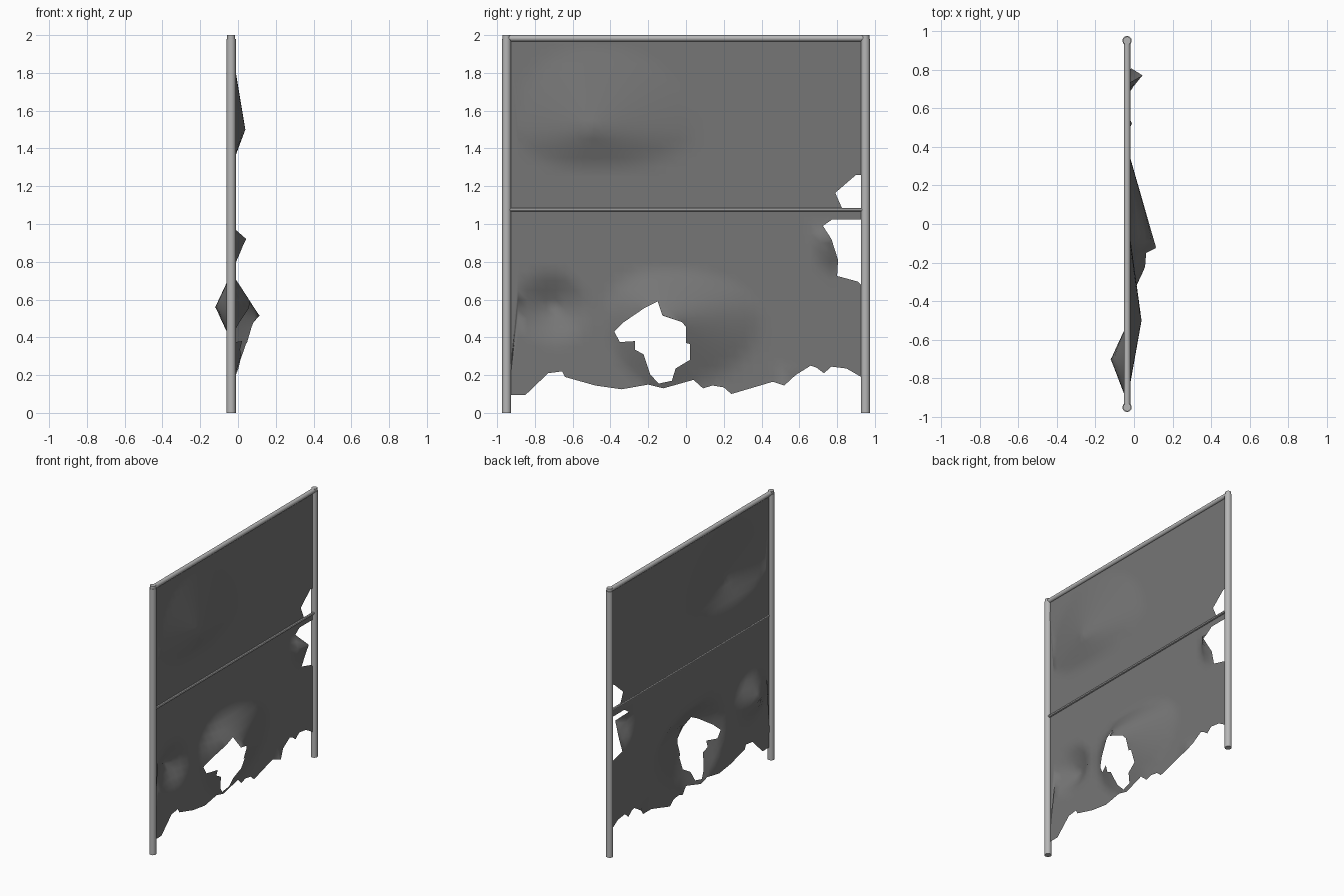
import bpy, math
from mathutils import Vector
from mathutils.geometry import delaunay_2d_cdt

if "Cube" in bpy.data.objects:
    bpy.data.objects.remove(bpy.data.objects["Cube"])


def material(name, rgb):
    m = bpy.data.materials.new(name)
    m.diffuse_color = (*rgb, 1)
    m.use_nodes = True
    m.node_tree.nodes["Principled BSDF"].inputs["Base Color"].default_value = m.diffuse_color
    return m


METAL = material("light grey metal", (0.47, 0.47, 0.47))
CLOTH = material("dark grey sheet", (0.18, 0.18, 0.18))


def smooth(obj, angle):
    bpy.ops.object.select_all(action='DESELECT')
    obj.select_set(True)
    bpy.context.view_layer.objects.active = obj
    bpy.ops.object.shade_smooth_by_angle(angle=math.radians(angle))


def rod(name, a, b, r, sides=12):
    a, b = Vector(a), Vector(b)
    d = b - a
    bpy.ops.mesh.primitive_cylinder_add(
        vertices=sides, radius=r, depth=d.length, location=(a + b) / 2,
        rotation=d.to_track_quat('Z', 'Y').to_euler())
    o = bpy.context.object
    o.name = name
    o.data.materials.append(METAL)
    smooth(o, 40)
    return o


# frame: two posts with caps, a top bar and a thin middle rail
PX = -0.036
for side, y in (("left", -0.95), ("right", 0.95)):
    rod(side + "_post", (PX, y, 0), (PX, y, 1.98), 0.0245)
    rod(side + "_post_cap", (PX, y, 1.98), (PX, y, 2.0), 0.021)
rod("top_bar", (PX, -0.95, 1.983), (PX, 0.95, 1.983), 0.017)
rod("middle_rail", (-0.03, -0.95, 1.075), (-0.03, 0.95, 1.075), 0.0095, 8)

# torn sheet: ragged outline and one hole, in (y, z)
outline = [(-.94, .095), (-.85, .095), (-.73, .21), (-.655, .22), (-.64, .19),
           (-.48, .145), (-.34, .125), (-.2, .15), (-.12, .13), (.04, .175),
           (.09, .13), (.14, .145), (.2, .135), (.24, .10), (.46, .165),
           (.52, .145), (.58, .2), (.66, .25), (.69, .24), (.73, .21),
           (.77, .245), (.85, .235), (.945, .18), (.945, .66), (.91, .695),
           (.80, .725), (.805, .81), (.77, .92), (.725, .99), (.775, 1.025),
           (.945, 1.025), (.945, 1.07), (.83, 1.075), (.79, 1.165),
           (.90, 1.26), (.945, 1.26), (.945, 1.985), (-.94, 1.985)]
hole = [(-.15, .59), (-.125, .515), (-.02, .48), (.0, .455), (.0, .37),
        (.02, .365), (.02, .28), (-.055, .235), (-.075, .17), (-.145, .155),
        (-.19, .205), (-.225, .31), (-.27, .335), (-.27, .38), (-.35, .375),
        (-.38, .43), (-.33, .48), (-.22, .555)]

# dents: centre y, z, height, reach towards -y, +y, -z, +z
dents = [(-.12, .515, .15, .3, .52, .38, .23),
         (-.70, .56, -.085, .22, .18, .18, .18),
         (-.50, 1.50, .075, .42, .55, .2, .45),
         (.77, .92, .08, .1, .1, .18, .07),
         (.53, .15, .03, .06, .06, .1, .1)]


def inside(p, poly):
    hit = False
    for (y0, z0), (y1, z1) in zip(poly, poly[1:] + poly[:1]):
        if (z0 > p[1]) != (z1 > p[1]):
            if p[0] < y0 + (p[1] - z0) * (y1 - y0) / (z1 - z0):
                hit = not hit
    return hit


def in_sheet(p):
    return inside(p, outline) and not inside(p, hole)


def depth(y, z):
    x = -0.036
    for cy, cz, h, yn, yp, zn, zp in dents:
        dy, dz = y - cy, z - cz
        r = math.hypot(dy / (yp if dy > 0 else yn), dz / (zp if dz > 0 else zn))
        x += h * max(0, 1 - r)
    return x


pts = [Vector(p) for p in outline + hole]
edges = []
for start, loop in ((0, outline), (len(outline), hole)):
    n = len(loop)
    edges += [(start + i, start + (i + 1) % n) for i in range(n)]
grid = [(-.94 + .05 * i, .1 + .05 * j) for i in range(1, 38) for j in range(38)]
pts += [Vector(p) for p in grid + [d[:2] for d in dents] if in_sheet(p)]
res = delaunay_2d_cdt(pts, edges, [], 0, 1e-5)
co, tris = res[0], res[2]
faces = []
for t in tris:
    c = sum((co[i] for i in t), Vector((0, 0))) / len(t)
    if in_sheet(c):
        faces.append(list(t))
mesh = bpy.data.meshes.new("torn_sheet")
mesh.from_pydata([(depth(v.x, v.y), v.x, v.y) for v in co], [], faces)
mesh.materials.append(CLOTH)
sheet = bpy.data.objects.new("torn_sheet", mesh)
bpy.context.collection.objects.link(sheet)
smooth(sheet, 60)
